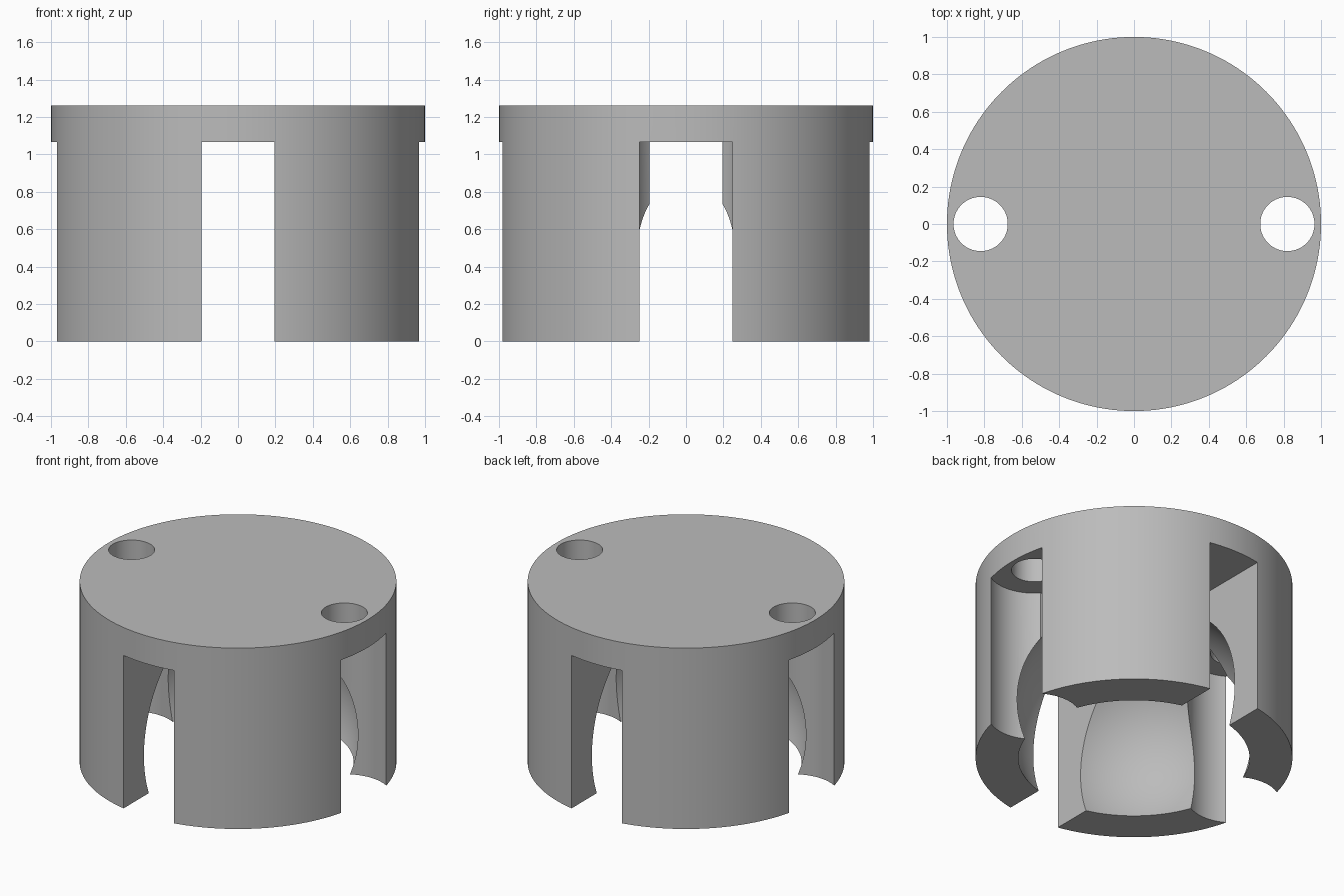
import bpy

cube = bpy.data.objects.get("Cube")
if cube:
    bpy.data.objects.remove(cube, do_unlink=True)

HEIGHT = 1.26
CEILING = 1.065       # underside of the cap
SCREW_X = 0.82        # screw hole distance from the centre
SCREW_R = 0.145
SLOT = 0.39           # width of the cross slots
FLOOR = -0.4          # cutters start below the part

grey = bpy.data.materials.new("plain grey")
grey.use_nodes = True
colour = (0.5, 0.5, 0.5, 1)
grey.diffuse_color = colour
grey.node_tree.nodes["Principled BSDF"].inputs["Base Color"].default_value = colour


def cylinder(name, radius, x, bottom, top, sides=96):
    bpy.ops.mesh.primitive_cylinder_add(
        vertices=sides, radius=radius, depth=top - bottom,
        location=(x, 0, (bottom + top) / 2))
    bpy.context.object.name = name
    return bpy.context.object


def slot(name, size_x, size_y):
    bpy.ops.mesh.primitive_cube_add(size=1, location=(0, 0, (FLOOR + CEILING) / 2))
    ob = bpy.context.object
    ob.name = name
    ob.scale = (size_x, size_y, CEILING - FLOOR)
    return ob


# Round body: a cap with four legs once it is cut
body = cylinder("ball_holder", 1, 0, 0, HEIGHT, 160)
body.data.materials.append(grey)

# Ball socket
bpy.ops.mesh.primitive_uv_sphere_add(
    segments=128, ring_count=64, radius=0.782, location=(0, 0, 0.28))
socket = bpy.context.object
socket.name = "ball_socket_cutter"
cutters = [socket]

# Crossed slots between the legs
cutters.append(slot("side_slot_cutter", 3, SLOT))
cutters.append(slot("front_slot_cutter", SLOT, 3))

# Screw holes with wide clearance for the heads below the cap
for side, x in (("left", SCREW_X), ("right", -SCREW_X)):
    cutters.append(cylinder(side + "_clearance_cutter", 2 * SCREW_R, x, FLOOR, CEILING))
    cutters.append(cylinder(side + "_screw_hole_cutter", SCREW_R, x, 0.9, HEIGHT + 0.2))

for cutter in cutters:
    cutter.hide_render = True
    cutter.data.materials.append(grey)
    bpy.context.view_layer.objects.active = body
    cut = body.modifiers.new(cutter.name, "BOOLEAN")
    cut.operation = "DIFFERENCE"
    cut.solver = "EXACT"
    cut.object = cutter
    bpy.ops.object.modifier_apply(modifier=cut.name)
    bpy.data.objects.remove(cutter, do_unlink=True)

bpy.ops.object.select_all(action="DESELECT")
body.select_set(True)
bpy.context.view_layer.objects.active = body
bpy.ops.object.shade_smooth_by_angle(angle=0.5)
